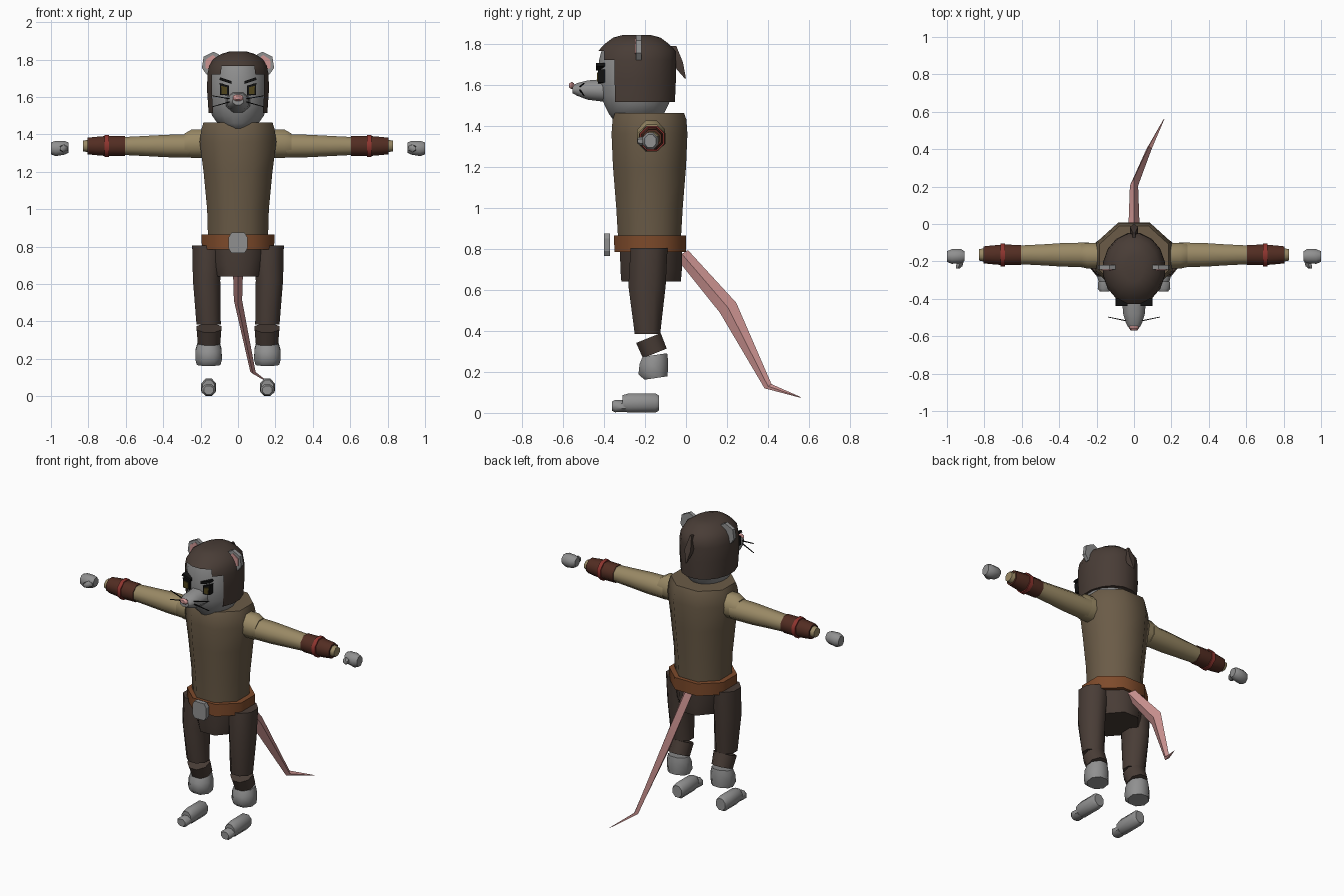
import bpy, bmesh
from math import cos, sin, pi, radians
from mathutils import Vector

default = bpy.data.objects.get("Cube")
if default:
    bpy.data.objects.remove(default, do_unlink=True)


def material(name, *rgb):
    mat = bpy.data.materials.new(name)
    mat.use_nodes = True
    mat.diffuse_color = (*rgb, 1)
    mat.node_tree.nodes["Principled BSDF"].inputs["Base Color"].default_value = (*rgb, 1)
    return mat


grey = material("grey_fur", .28, .28, .28)
dark = material("dark_brown", .066, .046, .037)
brown = material("tunic_brown", .145, .105, .063)
khaki = material("sleeve_khaki", .32, .25, .13)
leather = material("belt_leather", .21, .07, .024)
cuff_brown = material("cuff_brown", .085, .026, .016)
red = material("band_red", .27, .035, .028)
pink = material("skin_pink", .62, .3, .29)
black = material("black", .006, .006, .006)
gold = material("eye_gold", .08, .06, .012)

AXES = {"x": (Vector((0, 1, 0)), Vector((0, 0, 1))),
        "y": (Vector((1, 0, 0)), Vector((0, 0, 1))),
        "z": (Vector((1, 0, 0)), Vector((0, 1, 0)))}


def finish(name, bm, mat, smooth=50):
    bmesh.ops.recalc_face_normals(bm, faces=bm.faces)
    mesh = bpy.data.meshes.new(name)
    bm.to_mesh(mesh)
    bm.free()
    mesh.materials.append(mat)
    mesh.shade_smooth()
    mesh.set_sharp_from_angle(angle=radians(smooth))
    obj = bpy.data.objects.new(name, mesh)
    bpy.context.collection.objects.link(obj)
    return obj


def loft(name, mat, axis, rings, sides=8, tilt=0, smooth=50, phase=.5, drop=None):
    """Skin rings of (centre, radius, radius); radii reach to the flats."""
    bm = bmesh.new()
    u, v = AXES[axis]
    v = v + Vector((0, 0, tilt))
    grow = 1 / cos(pi / sides) if phase else 1
    loops = []
    for centre, a, b in rings:
        loop = []
        for i in range(sides):
            t = 2 * pi * (i + phase) / sides
            loop.append(bm.verts.new(Vector(centre) + (u * a * cos(t) + v * b * sin(t)) * grow))
        loops.append(loop)
    for low, high in zip(loops, loops[1:]):
        for i in range(sides):
            j = (i + 1) % sides
            bm.faces.new((low[i], low[j], high[j], high[i]))
    bm.faces.new(loops[0])
    bm.faces.new(loops[-1])
    if drop:
        cut = [f for f in bm.faces if drop(f.calc_center_median(), len(f.verts))]
        bmesh.ops.delete(bm, geom=cut, context="FACES")
    return finish(name, bm, mat, smooth)


def prism(name, mat, outline, front, back):
    """Extrude an (x, z) outline along y."""
    bm = bmesh.new()
    face = bm.faces.new([bm.verts.new((x, front, z)) for x, z in outline])
    out = bmesh.ops.extrude_face_region(bm, geom=[face])["geom"]
    moved = [e for e in out if isinstance(e, bmesh.types.BMVert)]
    bmesh.ops.translate(bm, verts=moved, vec=(0, back - front, 0))
    if not face.is_valid or len(bm.faces) < len(outline) + 2:
        bm.faces.new([v for v in bm.verts if v not in moved])
    return finish(name, bm, mat, 30)


def upright(cy, rows, cx=0):
    return [((cx, cy, z), a, b) for z, a, b in rows]


# Torso, hips and belt
BODY_Y = -.178
loft("tunic", brown, "z", upright(BODY_Y, [
    (.83, .16, .152), (1, .165, .162), (1.2, .184, .178),
    (1.36, .205, .185), (1.43, .195, .18), (1.463, .185, .168)]))
loft("hips", dark, "z", upright(-.17, [(.64, .125, .145), (.7, .145, .15), (.83, .165, .152)]))
loft("belt", leather, "z", upright(-.175, [(.785, .193, .174), (.865, .195, .176)]))
prism("buckle", grey, [(-.05, .79), (-.035, .765), (.035, .765), (.05, .79),
                       (.05, .85), (.035, .875), (-.035, .875), (-.05, .85)], -.4, -.37)

# Head, with the jaw tapering below the hair
HEAD_Y = -.242
loft("head", grey, "z", upright(HEAD_Y, [
    (1.425, .06, .11), (1.46, .11, .135), (1.5, .138, .155), (1.55, .154, .175),
    (1.63, .157, .184), (1.72, .153, .182), (1.765, .14, .17)]), sides=16)


def face_opening(c, corners):
    if corners > 4 and c.z < 1.6:
        return True
    if c.y > -.3:
        return False
    return (c.z < 1.72 and abs(c.x) < .127) or (c.z < 1.76 and abs(c.x) < .08)


loft("hair", dark, "z", upright(-.24, [
    (1.515, .1, .11), (1.515, .157, .186), (1.63, .165, .191), (1.72, .164, .19),
    (1.765, .154, .188), (1.8, .134, .155), (1.83, .09, .115), (1.842, .05, .07)]),
    sides=16, drop=face_opening)
loft("hair_tuft", dark, "z", [((0, -.06, 1.79), .006, .012), ((0, -.045, 1.71), .022, .03),
                              ((0, -.003, 1.63), .002, .003)], sides=4, smooth=30)

# Snout and nose
loft("snout", grey, "y", [((0, -.4, 1.572), .064, .055), ((0, -.48, 1.574), .058, .047),
                          ((0, -.53, 1.577), .043, .031), ((0, -.553, 1.578), .03, .02)])
loft("nose", pink, "y", [((0, -.545, 1.594), .02, .012), ((0, -.557, 1.596), .028, .018),
                         ((0, -.57, 1.596), .016, .01)])

# Tail, a bent diamond section
loft("tail", pink, "z", [((0, -.02, .775), .03, .03), ((0, .205, .513), .022, .04),
                         ((.08, .4, .13), .014, .017), ((.16, .56, .075), .002, .002)],
     sides=4, phase=0, smooth=20, tilt=.6)

ARM_Y, ARM_Z = -.165, 1.338


def arm_rings(rows):
    return [((s * x, ARM_Y, ARM_Z), a, b) for x, a, b in rows]


for s, side in ((1, "left"), (-1, "right")):
    # Face details
    def flip(points):
        return [(s * x, z) for x, z in points]

    prism(side + "_eye", black, flip([(.048, 1.607), (.095, 1.612), (.098, 1.675), (.048, 1.66)]),
          -.43, -.395)
    prism(side + "_iris", gold, flip([(.058, 1.615), (.088, 1.617), (.09, 1.66), (.058, 1.652)]),
          -.434, -.429)
    prism(side + "_brow", black, flip([(.035, 1.67), (.1, 1.692), (.095, 1.705), (.035, 1.685)]),
          -.438, -.395)
    prism(side + "_ear", grey, flip([(.193, 1.755), (.184, 1.815), (.13, 1.842), (.09, 1.82),
                                     (.115, 1.72), (.168, 1.72)]), -.243, -.218)
    prism(side + "_inner_ear", pink, flip([(.175, 1.755), (.172, 1.8), (.135, 1.825),
                                           (.11, 1.805), (.145, 1.745)]), -.248, -.242)
    for place, root, tip in (("upper", 1.588, 1.607), ("lower", 1.578, 1.547)):
        loft(f"{side}_{place}_whisker", black, "x",
             [((s * .03, -.52, root), .003, .003), ((s * .14, -.497, tip), .002, .002)], sides=4)

    # Arm, cuff and hand
    loft(side + "_shoulder", khaki, "x", [
        ((s * .15, -.17, 1.35), .068, .075), ((s * .25, -.17, 1.35), .068, .075),
        ((s * .285, -.168, 1.343), .062, .062)])
    loft(side + "_sleeve", khaki, "x", arm_rings([
        (.24, .066, .062), (.38, .063, .06), (.49, .056, .054), (.61, .05, .048),
        (.8, .036, .034), (.83, .03, .028)]))
    loft(side + "_cuff", cuff_brown, "x", arm_rings([
        (.605, .053, .053), (.7, .055, .054), (.76, .05, .049), (.805, .045, .044)]))
    loft(side + "_wrist_band", red, "x", arm_rings([(.69, .061, .06), (.715, .061, .06)]))
    loft(side + "_hand", grey, "x", [
        ((s * .905, -.172, 1.33), .025, .027), ((s * .925, -.172, 1.328), .038, .036),
        ((s * .975, -.174, 1.325), .039, .041), ((s * 1, -.174, 1.325), .028, .032)])
    loft(side + "_thumb", grey, "y", [
        ((s * .925, -.195, 1.325), .016, .018), ((s * .935, -.225, 1.325), .018, .018),
        ((s * .942, -.237, 1.325), .01, .01)], sides=6)

    # Leg, shin, ankle and foot
    loft(side + "_thigh", dark, "z", [
        ((s * .16, -.18, .805), .085, .09), ((s * .168, -.19, .62), .073, .091),
        ((s * .157, -.188, .385), .065, .062)])
    loft(side + "_shin", dark, "z", [((s * .155, -.183, .365), .066, .06),
                                     ((s * .155, -.152, .29), .06, .058)], tilt=.4)
    loft(side + "_ankle", grey, "z", [
        ((s * .157, -.152, .282), .06, .06), ((s * .157, -.157, .25), .069, .069),
        ((s * .157, -.16, .2), .071, .072), ((s * .157, -.147, .17), .063, .056)], tilt=.15)
    loft(side + "_foot", grey, "y", [
        ((s * .157, -.132, .048), .032, .037), ((s * .157, -.15, .048), .04, .047),
        ((s * .157, -.28, .048), .04, .047), ((s * .157, -.31, .048), .032, .038)])
    loft(side + "_toes", grey, "y", [
        ((s * .157, -.295, .033), .033, .028), ((s * .157, -.345, .033), .037, .03),
        ((s * .157, -.36, .033), .026, .023)])
